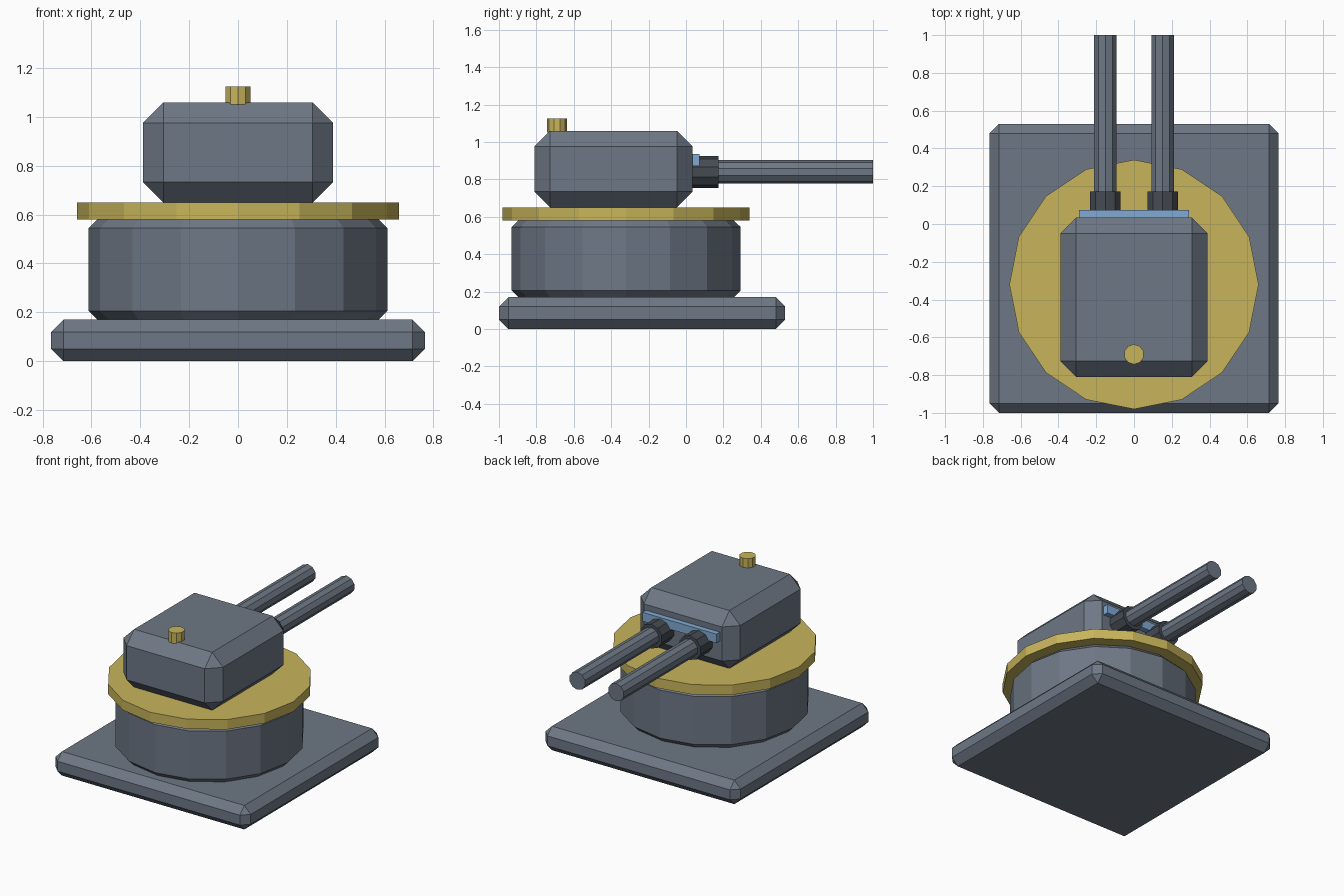
import bpy, math

if "Cube" in bpy.data.objects:
    bpy.data.objects.remove(bpy.data.objects["Cube"])


def material(name, rgb):
    m = bpy.data.materials.new(name)
    m.diffuse_color = (*rgb, 1.0)
    m.use_nodes = True
    m.node_tree.nodes["Principled BSDF"].inputs["Base Color"].default_value = m.diffuse_color
    return m


STEEL = material("steel grey", (0.155, 0.187, 0.235))
DARK = material("dark grey", (0.06, 0.07, 0.085))
GOLD = material("gold", (0.58, 0.46, 0.105))
BLUE = material("pale blue", (0.22, 0.40, 0.65))


def finish(name, mat, bevel):
    ob = bpy.context.object
    ob.name = name
    ob.data.materials.append(mat)
    if bevel:
        b = ob.modifiers.new("chamfer", 'BEVEL')
        b.width = bevel
        b.segments = 1
        b.limit_method = 'ANGLE'
        b.angle_limit = math.radians(40)
    return ob


def box(name, x, y, z, mat, bevel=0):
    """Box from (min, max) ranges."""
    bpy.ops.mesh.primitive_cube_add(size=1)
    ob = bpy.context.object
    ob.location = [(r[0] + r[1]) / 2 for r in (x, y, z)]
    ob.scale = [r[1] - r[0] for r in (x, y, z)]
    bpy.ops.object.transform_apply(location=False, rotation=False, scale=True)
    return finish(name, mat, bevel)


def disc(name, sides, radius, y, z0, z1, mat, bevel=0):
    """Upright cylinder between two heights."""
    bpy.ops.mesh.primitive_cylinder_add(vertices=sides, radius=radius, depth=z1 - z0,
                                        location=(0, y, (z0 + z1) / 2))
    return finish(name, mat, bevel)


def tube(name, radius, x, y0, y1, mat):
    """Ten-sided cylinder lying along y."""
    bpy.ops.mesh.primitive_cylinder_add(vertices=10, radius=radius, depth=y1 - y0,
                                        location=(x, (y0 + y1) / 2, 0.84),
                                        rotation=(math.pi / 2, 0, 0))
    return finish(name, mat, 0)


# Base and rotating mount
box("base_plate", (-0.765, 0.765), (-1.0, 0.53), (0, 0.17), STEEL, 0.05)
disc("drum", 16, 0.612, -0.32, 0.17, 0.58, STEEL, 0.035)
disc("turning_ring", 16, 0.66, -0.32, 0.58, 0.65, GOLD)

# Gun house with sight slit and roof knob
box("gun_house", (-0.39, 0.39), (-0.81, 0.035), (0.65, 1.06), STEEL, 0.084)
box("sight_slit", (-0.29, 0.29), (0.0, 0.073), (0.872, 0.935), BLUE)
disc("roof_knob", 10, 0.0535, -0.69, 1.05, 1.125, GOLD)

# Twin barrels with collars
for side, sx in (("left", -1), ("right", 1)):
    tube(side + "_collar", 0.086, sx * 0.152, 0.0, 0.173, DARK)
    tube(side + "_barrel", 0.063, sx * 0.152, 0.1, 1.0, STEEL)
